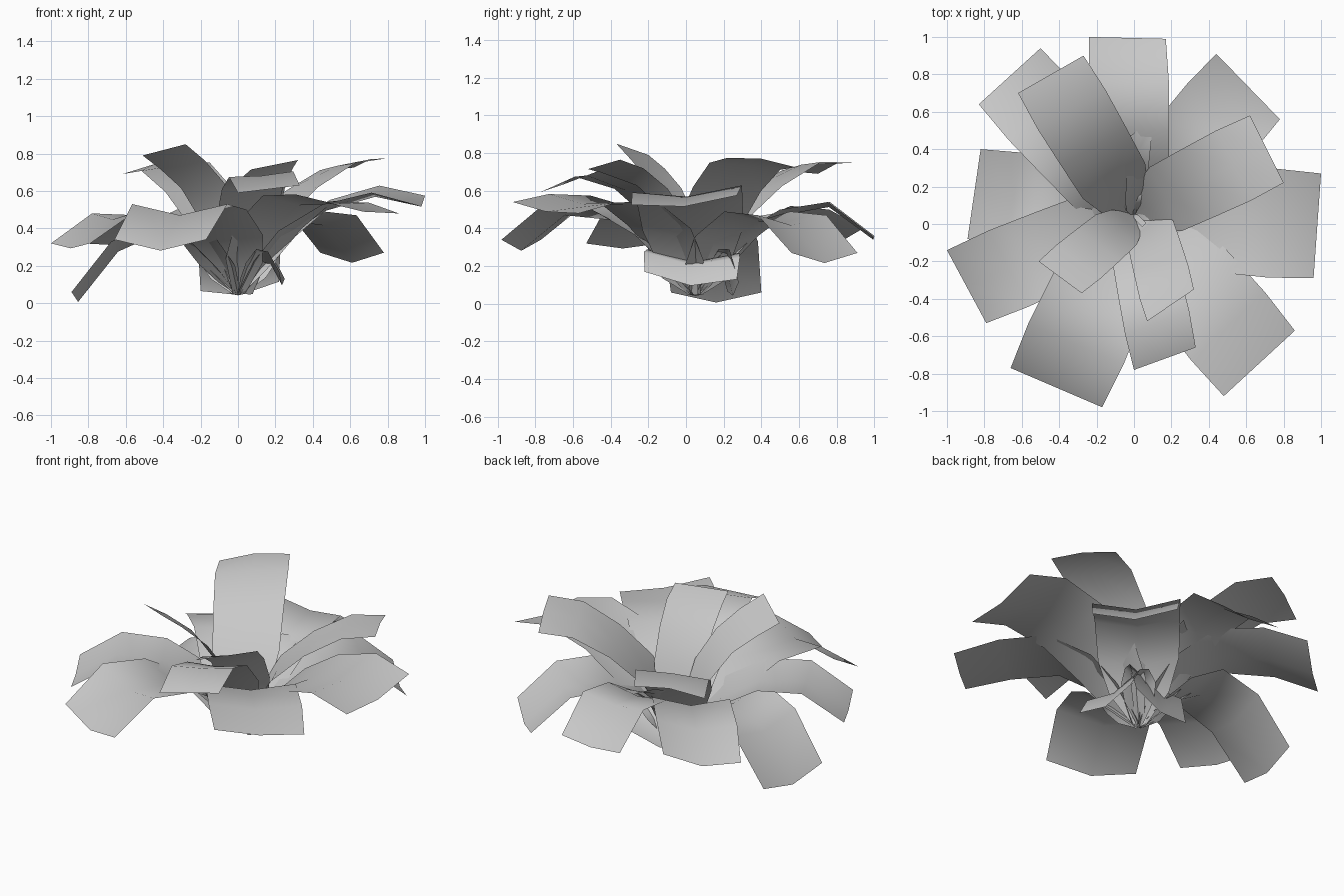
import bpy, bmesh, math, random
from mathutils import Vector

if "Cube" in bpy.data.objects:
    bpy.data.objects.remove(bpy.data.objects["Cube"], do_unlink=True)

# One plain grey for the whole plant
GREY = (0.58, 0.58, 0.58, 1)
mat = bpy.data.materials.new("leaf_grey")
mat.use_nodes = True
mat.diffuse_color = GREY
mat.node_tree.nodes["Principled BSDF"].inputs["Base Color"].default_value = GREY

ROOT = Vector((0, 0.05, 0.05))
STEPS = (0, 0.1, 0.24, 0.48, 0.75, 1)        # distance along the leaf
WIDTHS = (0.15, 0.7, 0.95, 1, 1.04, 1)       # share of the tip width


def leaf(name, corner_a, corner_b, heights, tilt=0, fold=0.22, root=ROOT):
    """Curved blade from the root to a straight tip edge.
    heights: middle, shoulder and tip; tilt: how much corner_b is higher;
    fold: depth of the channel at the tip, negative for an arch."""
    a, b = Vector(corner_a), Vector(corner_b)
    tip, half = (a + b) / 2, (b - a) / 2
    mid, shoulder, end = heights
    rise = mid - root.z
    levels = (root.z, root.z + rise * 0.36, root.z + rise * 0.7, mid, shoulder, end)
    bm = bmesh.new()
    rows = []
    for t, w, z in zip(STEPS, WIDTHS, levels):
        centre = root.xy.lerp(tip, t)
        depth = half.length * w * (0.2 + (fold - 0.2) * t)
        row = []
        for s in (-1, 0, 1):
            p = centre + half * (s * w)
            row.append(bm.verts.new((p.x, p.y, z - depth * (1 - abs(s)) + s * tilt * t / 2)))
        rows.append(row)
    for low, high in zip(rows, rows[1:]):
        for i in range(2):
            bm.faces.new((low[i], low[i + 1], high[i + 1], high[i]))
    bmesh.ops.recalc_face_normals(bm, faces=bm.faces)
    if sum(f.normal.z for f in bm.faces) < 0:
        bmesh.ops.reverse_faces(bm, faces=bm.faces)
    for f in bm.faces:
        f.smooth = True
    mesh = bpy.data.meshes.new(name)
    bm.to_mesh(mesh)
    bm.free()
    mesh.materials.append(mat)
    bpy.context.collection.objects.link(bpy.data.objects.new(name, mesh))


# Broad outer leaves
leaf("back_leaf", (-0.24, 1), (0.17, 0.99), (0.5, 0.54, 0.36), fold=0.1)
leaf("back_left_leaf", (0.44, 0.91), (0.78, 0.56), (0.49, 0.47, 0.27))
leaf("left_leaf", (1, 0.27), (0.96, -0.29), (0.54, 0.61, 0.55), -0.05, 0.12)
leaf("front_left_leaf", (0.86, -0.57), (0.48, -0.92), (0.56, 0.56, 0.51), 0.06, 0.08)
leaf("front_right_leaf", (-0.17, -0.98), (-0.66, -0.77), (0.5, 0.53, 0.34))
leaf("right_leaf", (-0.79, -0.53), (-1, -0.14), (0.47, 0.48, 0.32), fold=0.12)
leaf("right_drooping_leaf", (-0.89, -0.08), (-0.82, 0.4), (0.43, 0.33, 0.06))
leaf("back_right_leaf", (-0.83, 0.64), (-0.5, 0.94), (0.5, 0.47, 0.36), 0.08)

# Raised leaves above them
leaf("upper_left_leaf", (0.62, 0.58), (0.8, 0.22), (0.61, 0.73, 0.75), 0.05, -0.1)
leaf("upper_back_leaf", (-0.62, 0.7), (-0.27, 0.9), (0.61, 0.73, 0.72), 0.06, -0.12)
leaf("upper_front_leaf", (0, -0.78), (0.33, -0.66), (0.62, 0.69, 0.61), 0.04, 0)

# Short upright leaves round the heart
leaf("inner_front_leaf", (0.07, -0.52), (0.32, -0.35), (0.6, 0.7, 0.74), 0.05, 0,
     ROOT + Vector((0.06, 0, 0)))
leaf("inner_right_leaf", (-0.51, -0.2), (-0.28, -0.37), (0.63, 0.74, 0.82), 0.06, 0)

# Low young leaves under the crown
leaf("low_back_leaf", (-0.2, 0.22), (0.22, 0.28), (0.28, 0.27, 0.09), 0.05)
leaf("low_left_leaf", (0.22, -0.22), (0.25, 0.27), (0.28, 0.26, 0.15), -0.04)
leaf("slim_back_leaf", (-0.02, 0.47), (0.1, 0.56), (0.4, 0.46, 0.48))

# Thin shoots at the root
random.seed(4)
for i in range(8):
    angle = math.tau * i / 8
    out = Vector((math.cos(angle), math.sin(angle)))
    side = Vector((-out.y, out.x)) * 0.015
    end = ROOT.xy + out * random.uniform(0.06, 0.14)
    top = random.uniform(0.14, 0.26)
    leaf(f"shoot_{i + 1}", end - side, end + side, (top * 0.7, top * 0.9, top))
